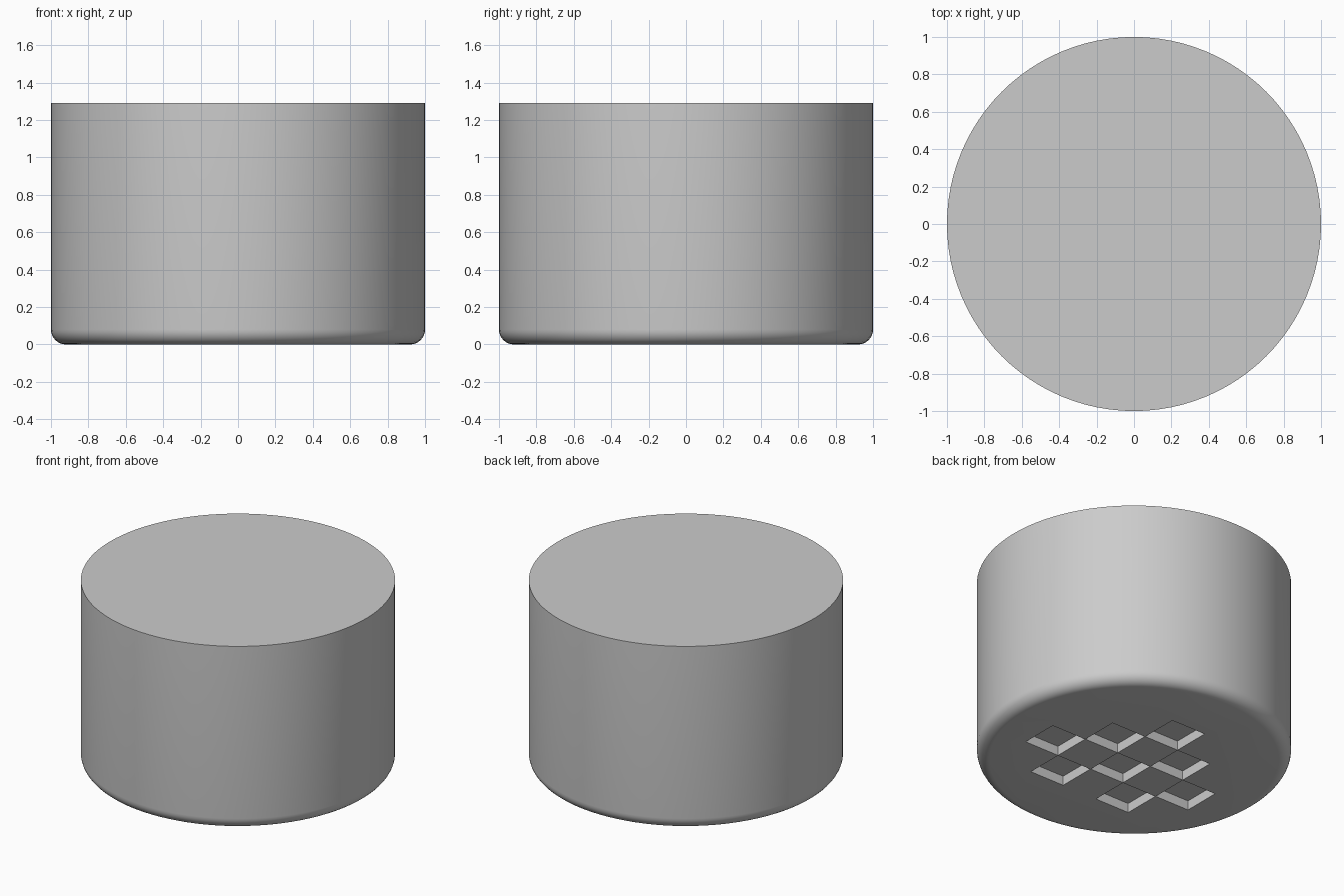
import bpy, bmesh, math
from mathutils import Matrix

if "Cube" in bpy.data.objects:
    bpy.data.objects.remove(bpy.data.objects["Cube"])

R, H, FILLET, SEGS = 1.0, 1.29, 0.08, 96
S, DEPTH = 0.27, 0.066          # pocket pitch and depth


def make_object(name, bm):
    bmesh.ops.recalc_face_normals(bm, faces=bm.faces)
    mesh = bpy.data.meshes.new(name)
    bm.to_mesh(mesh)
    bm.free()
    ob = bpy.data.objects.new(name, mesh)
    bpy.context.collection.objects.link(ob)
    return ob


# Body: solid cylinder with a rounded lower edge
bm = bmesh.new()
bmesh.ops.create_cone(bm, cap_ends=True, segments=SEGS, radius1=R, radius2=R, depth=H,
                      matrix=Matrix.Translation((0, 0, H / 2)))
low = [e for e in bm.edges if all(v.co.z < 0.01 for v in e.verts)]
bmesh.ops.bevel(bm, geom=low, offset=FILLET, offset_type='OFFSET', segments=8,
                profile=0.5, affect='EDGES')
body = make_object("cylinder_body", bm)

# Cutter: diamond-shaped checker of square pockets in the underside, front one left out
bm = bmesh.new()
for i in (-1, 0, 1):
    for j in (-1, 0, 1):
        if (i, j) == (-1, 1):
            continue
        x, y = -(i + j) * S, (i - j) * S - S / 2
        bmesh.ops.create_cube(bm, size=1, matrix=Matrix.Translation((x, y, 0))
                              @ Matrix.Diagonal((S - 0.002, S - 0.002, DEPTH * 2, 1)))
cutter = make_object("pocket_cutter", bm)
cutter.hide_render = True

mod = body.modifiers.new("pockets", 'BOOLEAN')
mod.operation = 'DIFFERENCE'
mod.solver = 'EXACT'
mod.object = cutter

bpy.context.view_layer.objects.active = body
body.select_set(True)
bpy.ops.object.modifier_apply(modifier=mod.name)
bpy.data.objects.remove(cutter)
bpy.ops.object.shade_smooth_by_angle(angle=math.radians(30))
